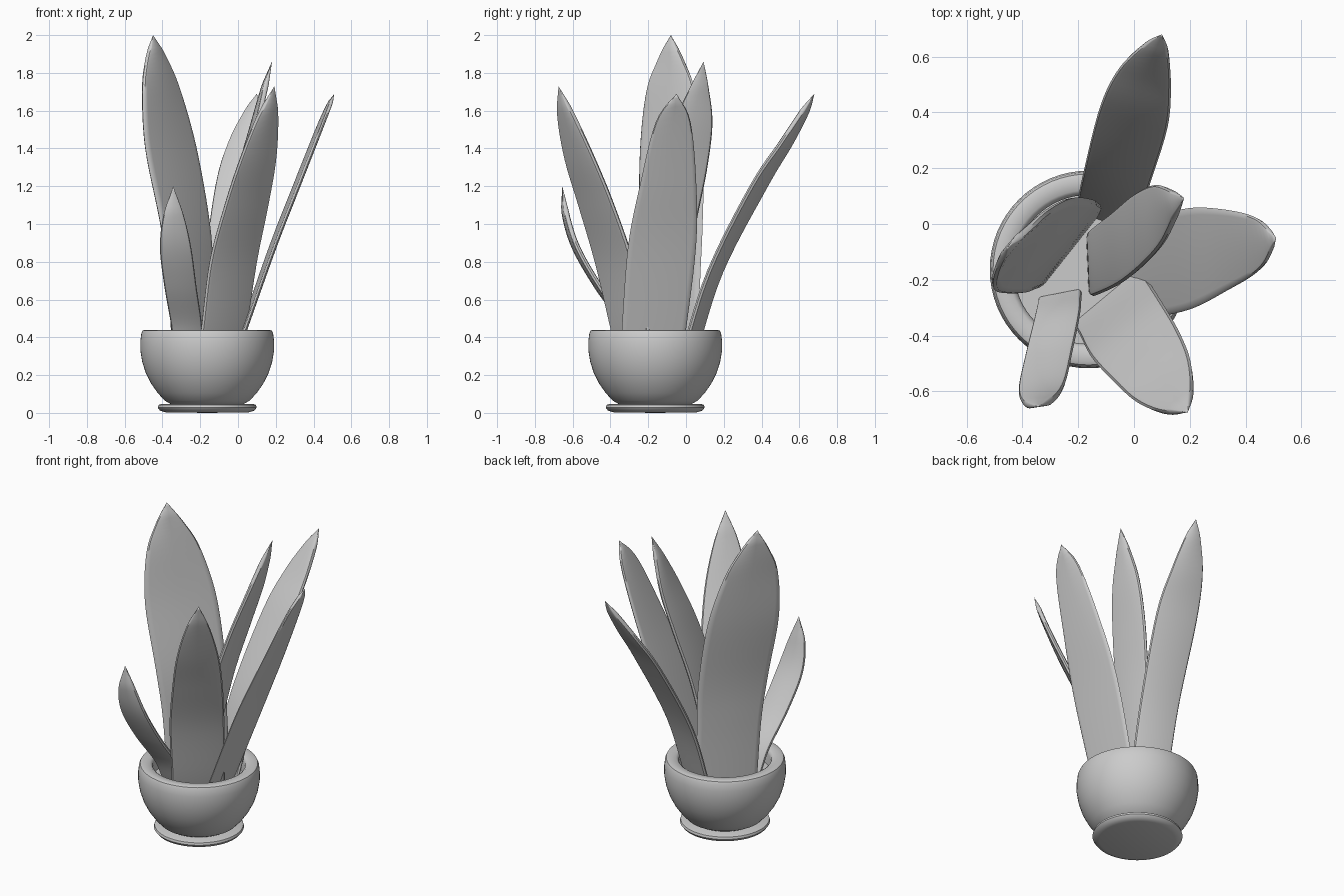
import bpy, bmesh, math
from mathutils import Vector

CX = CY = -0.163   # pot axis


def finish(name, bm):
    bmesh.ops.recalc_face_normals(bm, faces=bm.faces)
    me = bpy.data.meshes.new(name)
    bm.to_mesh(me)
    bm.free()
    ob = bpy.data.objects.new(name, me)
    bpy.context.collection.objects.link(ob)
    bpy.ops.object.select_all(action='DESELECT')
    ob.select_set(True)
    bpy.context.view_layer.objects.active = ob
    bpy.ops.object.shade_smooth_by_angle(angle=math.radians(40))
    return ob


def lathe(name, profile, n=64):
    bm = bmesh.new()
    vs = [bm.verts.new((CX + r, CY, z)) for r, z in profile]
    es = [bm.edges.new(p) for p in zip(vs, vs[1:])]
    bmesh.ops.spin(bm, geom=vs + es, cent=(CX, CY, 0), axis=(0, 0, 1),
                   angle=2 * math.pi, steps=n)
    bmesh.ops.remove_doubles(bm, verts=bm.verts, dist=1e-5)
    return finish(name, bm)


def smooth(keys, steps=6):
    # Catmull-Rom through the stations
    k = [Vector(p) for p in keys]
    k = [2 * k[0] - k[1]] + k + [2 * k[-1] - k[-2]]
    out = []
    for a, b, c, d in zip(k, k[1:], k[2:], k[3:]):
        for i in range(steps):
            t = i / steps
            out.append(0.5 * (2 * b + (c - a) * t + (2 * a - 5 * b + 4 * c - d) * t * t
                              + (3 * b - a - 3 * c + d) * t ** 3))
    return out + [k[-2]]


# flattened blade cross-section (across, through)
SECTION = [(1, 0), (.95, .75), (.85, 1), (0, 1), (-.85, 1), (-.95, .75),
           (-1, 0), (-.95, -.75), (-.85, -1), (0, -1), (.85, -1), (.95, -.75)]


def leaf(name, stations, t=0.014):
    # station: centre x, y, z and half-width vector x, y
    pts = smooth(stations)
    bm = bmesh.new()
    rings = []
    for i, p in enumerate(pts[:-1]):
        c = Vector(p[:3])
        w = Vector((p[3], p[4], 0))
        tan = Vector(pts[i + 1][:3]) - Vector(pts[max(i - 1, 0)][:3])
        n = tan.cross(w).normalized() * min(t, 0.3 * w.length)
        rings.append([bm.verts.new(c + w * u + n * v) for u, v in SECTION])
    m = len(SECTION)
    for a, b in zip(rings, rings[1:]):
        for j in range(m):
            bm.faces.new((a[j], a[(j + 1) % m], b[(j + 1) % m], b[j]))
    tip = bm.verts.new(pts[-1][:3])
    for j in range(m):
        bm.faces.new((rings[-1][j], rings[-1][(j + 1) % m], tip))
    bm.faces.new(rings[0])
    return finish(name, bm)


# saucer, pot and soil
lathe("saucer", [(0, 0), (.22, .003), (.25, .012), (.262, .028), (.258, .042), (.245, .047), (0, .047)])
lathe("pot", [(0, .045), (.19, .045), (.225, .065), (.262, .105), (.297, .155), (.325, .21),
              (.344, .27), (.354, .33), (.354, .38), (.349, .42), (.342, .435), (.33, .44),
              (.285, .438), (.272, .428), (.267, .41), (.267, .3)])
lathe("soil", [(0, .34), (.267, .34), (.267, .3)])

# leaves
leaf("leaf_tall_left", [
    (-.23, -.08, .3, .115, .145), (-.25, -.08, .7, .12, .155), (-.28, -.08, 1.0, .13, .168),
    (-.355, -.075, 1.4, .135, .168), (-.405, -.08, 1.7, .1, .13),
    (-.43, -.08, 1.86, .058, .07), (-.45, -.08, 2.0, 0, 0)])
leaf("leaf_back", [
    (-.1, .01, .3, .11, -.035), (-.065, .155, .75, .115, -.035), (0, .385, 1.2, .12, -.04),
    (.04, .53, 1.43, .092, -.03), (.08, .63, 1.6, .042, -.015), (.1, .68, 1.69, 0, 0)])
leaf("leaf_right", [
    (-.02, -.185, .3, -.008, .16), (.03, -.17, .44, -.01, .17), (.185, -.127, .88, -.012, .18),
    (.31, -.095, 1.2, -.012, .15), (.445, -.068, 1.54, -.01, .092), (.51, -.05, 1.69, 0, 0)],
    t=0.01)
leaf("leaf_front_right", [
    (-.1, -.26, .3, .12, .1), (-.075, -.295, .44, .12, .1), (-.025, -.38, .8, .125, .1),
    (.045, -.475, 1.1, .115, .092), (.105, -.56, 1.34, .095, .078),
    (.155, -.63, 1.56, .055, .045), (.193, -.675, 1.73, 0, 0)])
leaf("leaf_short_front", [
    (-.265, -.26, .34, .077, .015), (-.275, -.33, .48, .082, .01), (-.305, -.465, .67, .085, .01),
    (-.33, -.58, .87, .083, .01), (-.341, -.635, 1.04, .055, .008), (-.343, -.655, 1.2, 0, 0)])
leaf("leaf_middle", [
    (-.155, -.145, .3, -.005, .11), (-.14, -.135, .5, -.005, .12), (-.06, -.085, .95, -.01, .13),
    (.02, -.02, 1.28, -.012, .13), (.09, .035, 1.53, -.012, .105),
    (.14, .07, 1.72, -.006, .05), (.18, .093, 1.86, 0, 0)])
